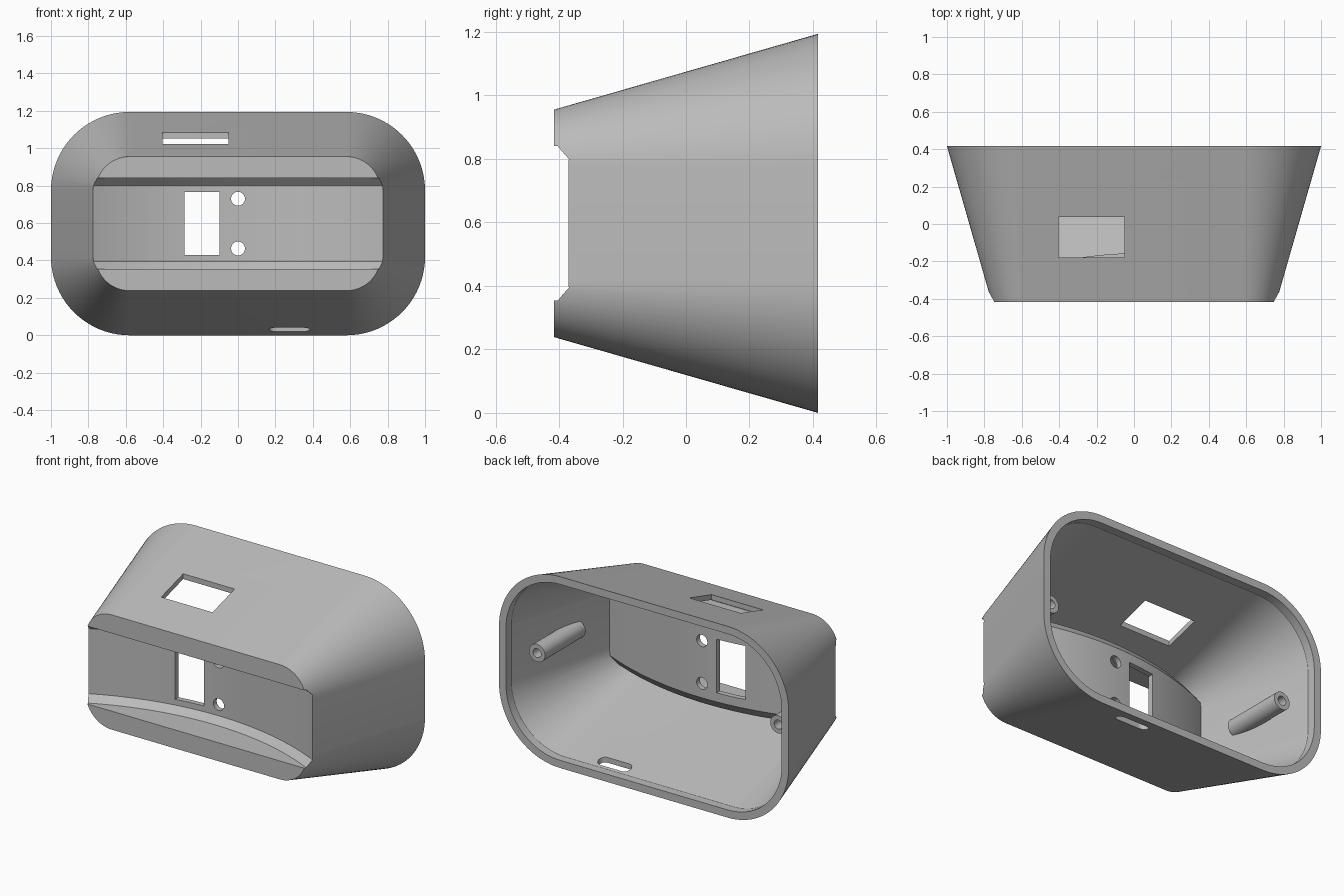
import bpy, bmesh, math
from mathutils import Matrix, Vector

if "Cube" in bpy.data.objects:
    bpy.data.objects.remove(bpy.data.objects["Cube"])

MID_Z = 0.597            # height of the long axis
BACK, FRONT = 0.416, -0.416
SLOPE = 0.287            # taper of the walls
WALL = 0.033


def skin(name, rings):
    """Closed solid through a list of equal-length rings."""
    bm = bmesh.new()
    loops = [[bm.verts.new(p) for p in ring] for ring in rings]
    n = len(loops[0])
    for a, b in zip(loops, loops[1:]):
        for i in range(n):
            j = (i + 1) % n
            bm.faces.new((a[i], a[j], b[j], b[i]))
    bm.faces.new(loops[0])
    bm.faces.new(loops[-1])
    bmesh.ops.remove_doubles(bm, verts=bm.verts, dist=1e-5)
    bmesh.ops.recalc_face_normals(bm, faces=bm.faces)
    mesh = bpy.data.meshes.new(name)
    bm.to_mesh(mesh)
    bm.free()
    ob = bpy.data.objects.new(name, mesh)
    bpy.context.collection.objects.link(ob)
    return ob


def rounded(core_x, core_v, r, steps=20):
    """Rounded rectangle outline: a core box grown by radius r."""
    pts = []
    for q, (sx, sv) in enumerate([(1, 1), (-1, 1), (-1, -1), (1, -1)]):
        for k in range(steps + 1):
            a = (q + k / steps) * math.pi / 2
            pts.append((sx * core_x + r * math.cos(a), sv * core_v + r * math.sin(a)))
    return pts


def ring_y(y, r, x=0, z=MID_Z, core=(0.58, 0.177)):
    return [(x + u, y, z + v) for u, v in rounded(*core, r)]


def rod(name, x, z, r, y0, y1):
    return skin(name, [ring_y(y, r, x, z, (0, 0)) for y in (y0, y1)])


def box(name, lo, hi):
    bm = bmesh.new()
    bmesh.ops.create_cube(bm, size=1)
    lo, hi = Vector(lo), Vector(hi)
    bm.transform(Matrix.Translation((lo + hi) / 2) @ Matrix.Diagonal((*(hi - lo), 1)))
    mesh = bpy.data.meshes.new(name)
    bm.to_mesh(mesh)
    bm.free()
    ob = bpy.data.objects.new(name, mesh)
    bpy.context.collection.objects.link(ob)
    return ob


def cut(target, cutter):
    """Subtract the cutter for good and discard it."""
    mod = target.modifiers.new("cut", "BOOLEAN")
    mod.operation, mod.solver, mod.object = "DIFFERENCE", "EXACT", cutter
    bpy.context.view_layer.update()
    deps = bpy.context.evaluated_depsgraph_get()
    mesh = bpy.data.meshes.new_from_object(target.evaluated_get(deps))
    target.modifiers.clear()
    target.data = mesh
    bpy.data.objects.remove(cutter)


def channel(name, grow):
    """Curved chamfered trough, swept about a vertical axis before the front."""
    floor, axis_y, half = 1.757 + grow, -1.947, 0.203 + grow * 0.6
    lip, lip_half = floor - 0.04, 0.243 + grow
    profile = [(floor, -half), (floor, half), (lip, lip_half),
               (1.2, lip_half), (1.2, -lip_half), (lip, -lip_half)]
    rings = []
    for i in range(49):
        a = -0.6 + 1.2 * i / 48
        rings.append([(r * math.sin(a), axis_y + r * math.cos(a), MID_Z + v)
                      for r, v in profile])
    return skin(name, rings)


def radius(y):
    return 0.42 - SLOPE * (BACK - y)


# Tapered outer body
shell = skin("tapered_housing", [ring_y(y, radius(y)) for y in (FRONT, BACK)])

# Inner cavity, with a straight-sided seat at the open back
cavity = skin("cavity", [ring_y(FRONT + WALL, radius(FRONT + WALL) - WALL),
                         ring_y(0.36, radius(0.36) - WALL),
                         ring_y(0.361, 0.372), ring_y(0.5, 0.372)])
cut(cavity, channel("trough_wall", WALL))
for side in (-1, 1):
    cut(cavity, rod("screw_post", side * 0.833, MID_Z, 0.055, -0.12, 0.28))
cut(shell, cavity)
cut(shell, channel("front_trough", 0))

# Screw holes in the posts
for side in (-1, 1):
    cut(shell, rod("screw_hole", side * 0.833, MID_Z, 0.028, 0.05, 0.32))

# Front window and two round holes
cut(shell, box("front_window", (-0.285, -0.4, 0.43), (-0.1, 0, 0.765)))
for z in (0.464, 0.73):
    cut(shell, rod("round_hole", 0, z, 0.037, -0.4, 0))

# Top window and bottom slot
cut(shell, box("top_window", (-0.405, -0.18, 0.92), (-0.05, 0.038, 1.3)))
cut(shell, skin("bottom_slot", [[(0.275 + u, 0.31 + v, z) for u, v in rounded(0.075, 0, 0.035)]
                                for z in (-0.1, 0.15)]))

# Grey plastic
mat = bpy.data.materials.new("grey_plastic")
mat.use_nodes = True
grey = (0.5, 0.5, 0.5, 1)
mat.diffuse_color = grey
mat.node_tree.nodes["Principled BSDF"].inputs["Base Color"].default_value = grey
shell.data.materials.clear()
shell.data.materials.append(mat)

bpy.ops.object.select_all(action="DESELECT")
shell.select_set(True)
bpy.context.view_layer.objects.active = shell
bpy.ops.object.shade_smooth_by_angle(angle=math.radians(20))
